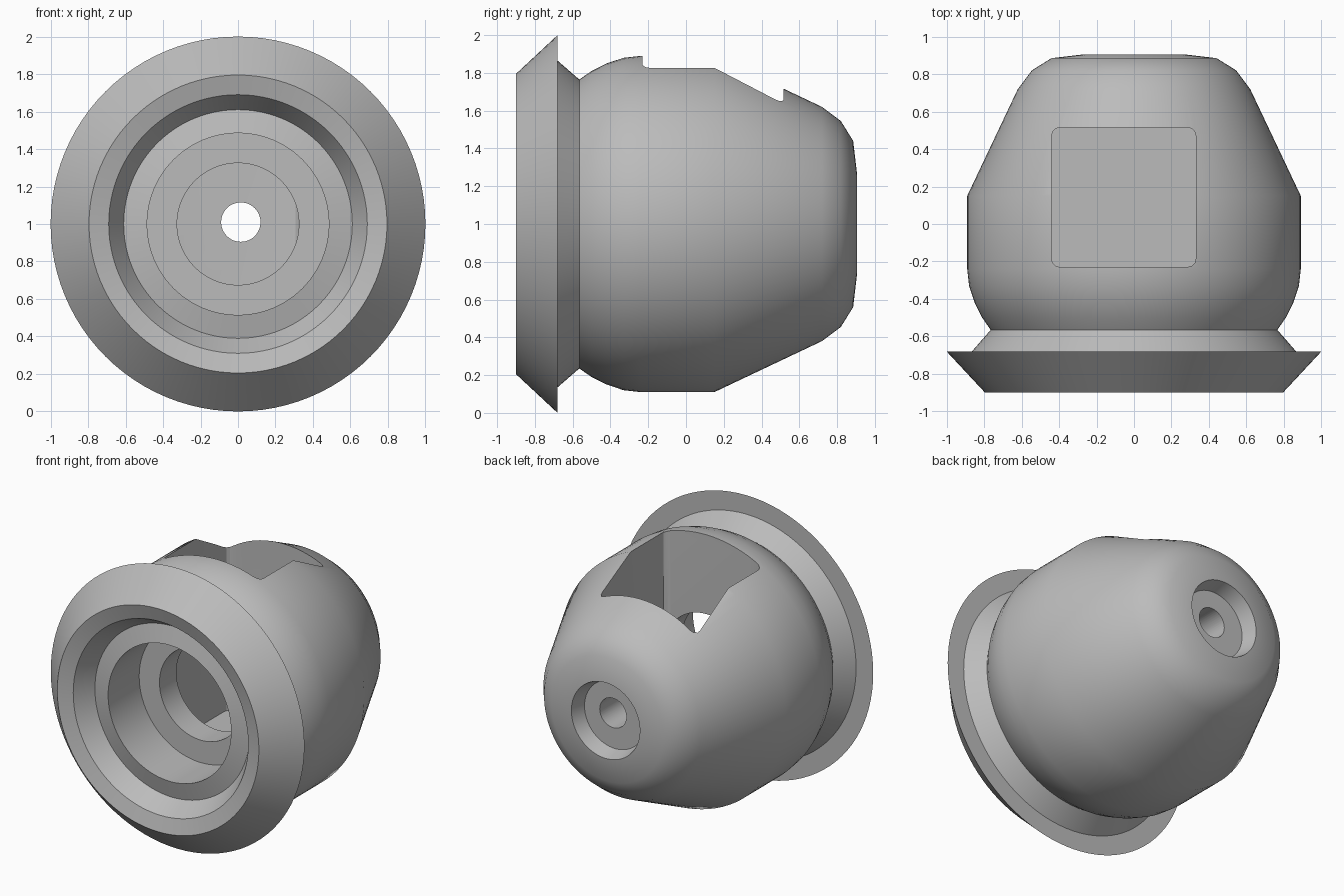
import bpy
import bmesh
from math import cos, sin, tau, radians
from mathutils import Matrix, Vector

cube = bpy.data.objects.get("Cube")
if cube:
    bpy.data.objects.remove(cube, do_unlink=True)

SEGMENTS = 96
AXIS_Z = 1.0

grey = bpy.data.materials.new("plain grey")
grey.use_nodes = True
COLOUR = (0.5, 0.5, 0.5, 1)
grey.diffuse_color = COLOUR
grey.node_tree.nodes["Principled BSDF"].inputs["Base Color"].default_value = COLOUR


def finish(name, bm):
    bmesh.ops.recalc_face_normals(bm, faces=bm.faces)
    mesh = bpy.data.meshes.new(name)
    bm.to_mesh(mesh)
    bm.free()
    mesh.materials.append(grey)
    obj = bpy.data.objects.new(name, mesh)
    bpy.context.collection.objects.link(obj)
    return obj


def lathe(name, profile):
    """Spin (y, radius) points about the horizontal axis; ends close on it."""
    bm = bmesh.new()
    rings = []
    for y, r in profile:
        if r == 0:
            rings.append([bm.verts.new((0, y, AXIS_Z))] * SEGMENTS)
        else:
            rings.append([bm.verts.new((r * cos(tau * i / SEGMENTS), y,
                                        AXIS_Z + r * sin(tau * i / SEGMENTS)))
                          for i in range(SEGMENTS)])
    for a, b in zip(rings, rings[1:]):
        for i in range(SEGMENTS):
            j = (i + 1) % SEGMENTS
            bm.faces.new(dict.fromkeys((a[i], a[j], b[j], b[i])))
    return finish(name, bm)


def cut(target, cutter):
    cutter.hide_render = True
    mod = target.modifiers.new("cut", 'BOOLEAN')
    mod.operation = 'DIFFERENCE'
    mod.solver = 'EXACT'
    mod.object = cutter
    bpy.context.view_layer.objects.active = target
    bpy.ops.object.modifier_apply(modifier=mod.name)
    bpy.data.objects.remove(cutter, do_unlink=True)


# Stepped front bore, flared flange, rounded body and rear recess
front_bore = [(-0.1, 0), (-0.1, 0.325), (-0.42, 0.325), (-0.42, 0.485),
              (-0.77, 0.485), (-0.74, 0.61), (-0.87, 0.69)]
flange = [(-0.9, 0.795), (-0.68, 1.0), (-0.68, 0.865), (-0.565, 0.765)]
body = [(-0.5, 0.81), (-0.42, 0.85), (-0.33, 0.88), (-0.24, 0.89),
        (0.15, 0.89), (0.72, 0.62), (0.82, 0.545), (0.885, 0.44), (0.905, 0.27)]
rear_recess = [(0.8, 0.24), (0.8, 0)]
housing = lathe("housing", front_bore + flange + body + rear_recess)

# Square pocket with rounded upright corners, open at the top
bm = bmesh.new()
low, high = Vector((-0.44, -0.23, 0.42)), Vector((0.33, 0.515, 2.2))
bmesh.ops.create_cube(bm, size=1, matrix=Matrix.Translation((low + high) / 2)
                      @ Matrix.Diagonal((*(high - low), 1)))
upright = [e for e in bm.edges
           if abs(e.verts[0].co.z - e.verts[1].co.z) > 1]
bmesh.ops.bevel(bm, geom=upright, offset=0.045, segments=3, profile=0.5,
                affect='EDGES')
cut(housing, finish("pocket_cutter", bm))

# Through hole from the pocket to the rear recess
bm = bmesh.new()
bmesh.ops.create_cone(bm, cap_ends=True, segments=48, radius1=0.105,
                      radius2=0.105, depth=0.8,
                      matrix=Matrix.Translation((0.015, 0.7, 1.01))
                      @ Matrix.Rotation(radians(90), 4, 'X'))
cut(housing, finish("hole_cutter", bm))

# Smooth shading with crisp machined edges
bpy.ops.object.select_all(action='DESELECT')
housing.select_set(True)
bpy.context.view_layer.objects.active = housing
bpy.ops.object.shade_smooth_by_angle(angle=radians(30))
